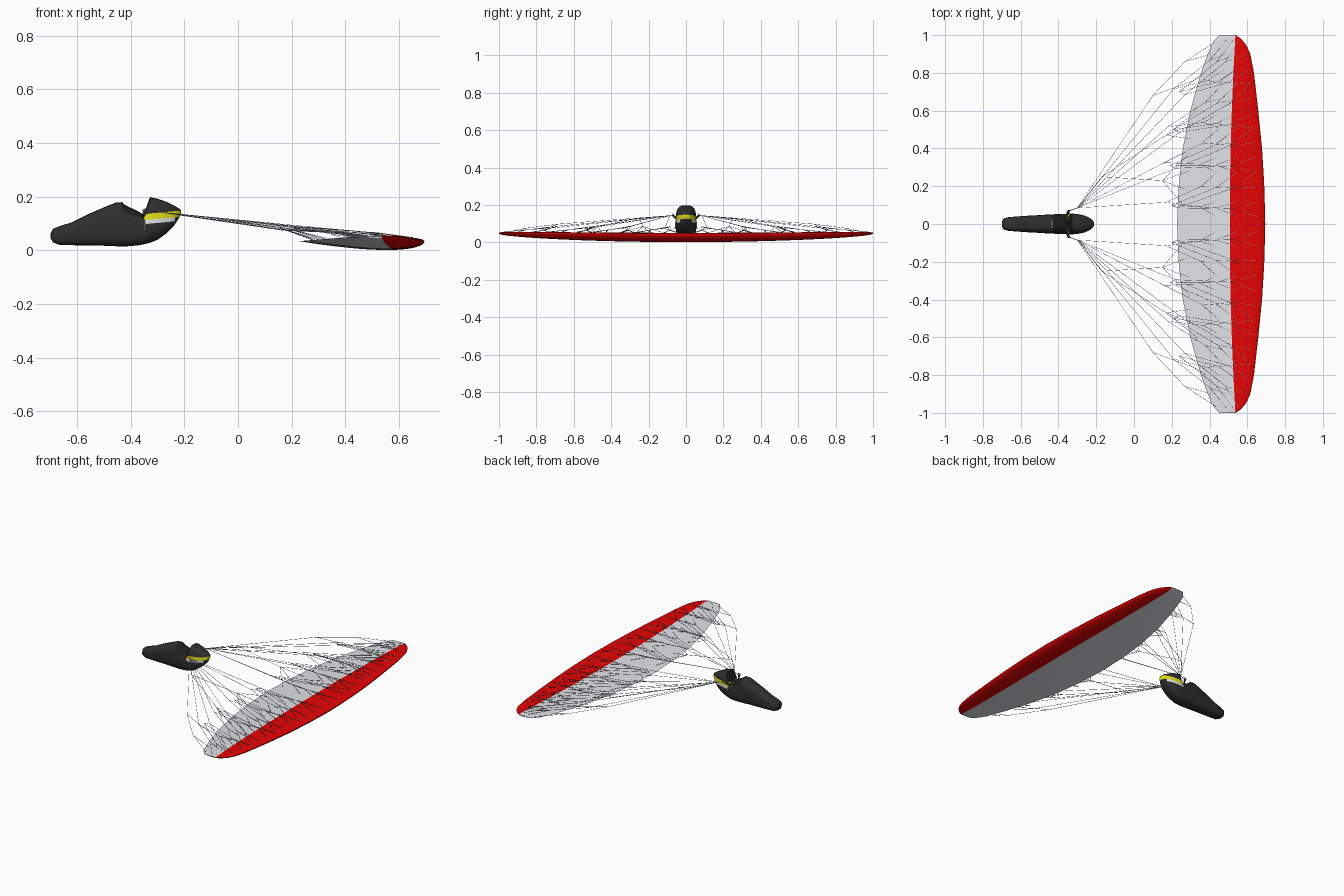
import bpy, bmesh, math
from mathutils import Vector

if "Cube" in bpy.data.objects:
    bpy.data.objects.remove(bpy.data.objects["Cube"])


def mat(name, r, g, b):
    m = bpy.data.materials.new(name)
    m.diffuse_color = (r, g, b, 1)
    m.use_nodes = True
    m.node_tree.nodes["Principled BSDF"].inputs["Base Color"].default_value = m.diffuse_color
    return m


GREY = mat("light grey cloth", 0.77, 0.78, 0.81)
RED = mat("red cloth", 0.80, 0.001, 0.001)
DARK = mat("charcoal fabric", 0.028, 0.028, 0.028)
BLACK = mat("black lining", 0.014, 0.014, 0.015)
YELLOW = mat("yellow trim", 0.76, 0.72, 0.01)
WHITE = mat("white trim", 0.77, 0.78, 0.80)
LINE = mat("blue grey line", 0.30, 0.33, 0.42)
METAL = mat("grey metal", 0.25, 0.25, 0.31)


def finish(bm, name, mats, angle=None):
    bmesh.ops.recalc_face_normals(bm, faces=bm.faces)
    me = bpy.data.meshes.new(name)
    bm.to_mesh(me)
    bm.free()
    ob = bpy.data.objects.new(name, me)
    bpy.context.collection.objects.link(ob)
    for m in mats:
        me.materials.append(m)
    if angle:
        bpy.ops.object.select_all(action='DESELECT')
        ob.select_set(True)
        bpy.context.view_layer.objects.active = ob
        bpy.ops.object.shade_smooth_by_angle(angle=math.radians(angle))
    return ob


def loft(bm, rings):
    vs = [[bm.verts.new(p) for p in r] for r in rings]
    n = len(vs[0])
    for a, b in zip(vs, vs[1:]):
        for i in range(n):
            bm.faces.new((a[i], a[(i + 1) % n], b[(i + 1) % n], b[i]))
    bm.faces.new(vs[0])
    bm.faces.new(vs[-1])


def lerp_table(tab, v):
    for (a, p), (b, q) in zip(tab, tab[1:]):
        if v <= b:
            return p + (q - p) * (v - a) / (b - a)
    return tab[-1][1]


# wing outline: leading and trailing edge along the half span
LEAD = [(0, .695), (.2, .690), (.4, .678), (.6, .658), (.8, .635), (.9, .616), (.95, .593), (.98, .567), (1, .54)]
TRAIL = [(0, .228), (.2, .236), (.4, .258), (.6, .298), (.8, .355), (.9, .39), (.96, .416), (1, .450)]


def wing_point(x, y, top):
    y = abs(y)
    le, te = lerp_table(LEAD, y), lerp_table(TRAIL, y)
    t = min(max((le - x) / (le - te), 0), 1)
    f = 10 * (.2969 * math.sqrt(t) - .126 * t - .3516 * t**2 + .2843 * t**3 - .1036 * t**4)
    s = .12 + .88 * math.sqrt(max(0, 1 - y * y))
    return .034 + .016 * y * y + f * s * (.017 if top else -.033)


# wing canopy, lying on its back, red nose panel
N = 8
bm = bmesh.new()
rings = []
STEPS = 36
for k in range(-STEPS, STEPS + 1):
    y = math.sin(k / STEPS * math.pi / 2)
    a = abs(y)
    le, te = lerp_table(LEAD, a), lerp_table(TRAIL, a)
    bt = min(.507 + .03 * a * a, le - .002)
    bb = min(.577 - .04 * a * a, le - .002)
    xs = [(te + (bt - te) * i / N, True) for i in range(N)]
    xs += [(bt + (le - bt) * math.sin(i / N * math.pi / 2), True) for i in range(N)]
    xs += [(bb + (le - bb) * math.cos(i / N * math.pi / 2), False) for i in range(N)]
    xs += [(bb + (te - bb) * i / N, False) for i in range(N)]
    rings.append([(x, y, wing_point(x, y, top)) for x, top in xs])
loft(bm, rings)
for i, f in enumerate(bm.faces):
    j = i % (4 * N)
    f.material_index = 1 if N <= j < 3 * N and i < 2 * STEPS * 4 * N else 0
finish(bm, "wing_canopy", [GREY, RED], 40)

# harness pod: x, bottom, top, half width
POD = [(-.698, .045, .065, .016), (-.69, .03, .08, .029), (-.665, .02, .09, .036),
       (-.62, .019, .104, .040), (-.56, .018, .134, .044), (-.50, .017, .16, .047),
       (-.455, .015, .178, .05), (-.435, .015, .178, .051), (-.41, .015, .163, .052),
       (-.375, .018, .147, .053), (-.352, .022, .133, .054), (-.328, .028, .198, .055),
       (-.30, .039, .192, .053), (-.265, .064, .180, .046), (-.235, .096, .165, .033),
       (-.220, .12, .156, .021), (-.212, .135, .150, .009)]
bm = bmesh.new()
rings = []
M = 24
for x, zb, zt, w in POD:
    ring = []
    for i in range(M):
        c, s = math.cos(2 * math.pi * i / M), math.sin(2 * math.pi * i / M)
        py = w * math.copysign(abs(c) ** .6, c)
        pz = (zb + zt) / 2 + (zt - zb) / 2 * math.copysign(abs(s) ** .7, s)
        ring.append((x, py, pz))
    rings.append(ring)
loft(bm, rings)
SLOPE = .09
BANDS = (.097, .112, .135)
for h in BANDS:     # cut the trim bands
    bmesh.ops.bisect_plane(bm, geom=bm.verts[:] + bm.edges[:] + bm.faces[:], dist=1e-5,
                           plane_co=(-.355, 0, h), plane_no=(-SLOPE, 0, 1))
bm.normal_update()
for f in bm.faces:
    c = f.calc_center_median()
    u = c.z - SLOPE * (c.x + .355)
    if c.x > -.352 and BANDS[1] < u < BANDS[2]:
        f.material_index = 2
    elif -.352 < c.x < -.235 and BANDS[0] < u < BANDS[1]:
        f.material_index = 3
    elif -.435 < c.x < -.328 and c.z > .125 and abs(f.normal.z) > .3:
        f.material_index = 1
finish(bm, "harness_pod", [DARK, BLACK, YELLOW, WHITE], 45)


def tubes(name, paths, radius, material, sides=3):
    bm = bmesh.new()
    for path in paths:
        for a, b in zip(path, path[1:]):
            a, b = Vector(a), Vector(b)
            d = (b - a).normalized()
            u = d.orthogonal().normalized()
            v = d.cross(u)
            loft(bm, [[p + radius * (u * math.cos(2 * math.pi * i / sides) + v * math.sin(2 * math.pi * i / sides))
                       for i in range(sides)] for p in (a, b)])
    return finish(bm, name, [material])


def on_wing(y, t):
    x = lerp_table(LEAD, y) * (1 - t) + lerp_table(TRAIL, y) * t
    return (x, y, wing_point(x, y, True) + .001)


# suspension lines: risers, cascade nodes, attachment rows (one half, then mirrored)
ANCHOR = (-.345, .070, .145)
RISER = (-.30, .085, .143)
paths = []
for g, (nx, ny, nz) in enumerate([(.17, .10, .084), (.16, .31, .087), (.18, .50, .087), (.21, .70, .087)]):
    ribs = [.04 + .078 * (3 * g + i) for i in range(4)]
    nodes = [(nx + .03 * (2 - r), ny + .015 * (r - 1), nz - .005 * r) for r in range(3)]
    for row, t in enumerate((.09, .32, .56)):
        node = nodes[row]
        paths.append([nodes[0] if row == 1 else RISER, node])
        for pair in (ribs[:2], ribs[2:]):     # two forks per node
            goal = on_wing(sum(pair) / 2, t)
            mid = tuple(node[i] + .68 * (goal[i] - node[i]) for i in range(2)) + (.066,)
            paths.append([node, mid])
            for y in pair:
                paths.append([mid, on_wing(y, t)])
# brake lines to the trailing edge
pulley = (-.17, .25, .130)
paths.append([RISER, pulley])
for node, ys in (((.15, .23, .085), (.08, .18, .28, .38)), ((.17, .47, .085), (.45, .53, .6))):
    paths.append([pulley, node])
    paths += [[node, on_wing(y, .9)] for y in ys]
# tip lines
paths.append([RISER, (.10, .68, .098), (.27, .86, .075), on_wing(.97, .9)])
paths.append([(.10, .68, .098), (.32, .76, .07), on_wing(.8, .9)])
paths.append([(.27, .86, .075), on_wing(.9, .9)])

for side, s in (("left", 1), ("right", -1)):
    flip = lambda p: (p[0], p[1] * s, p[2])
    tubes(side + "_suspension_lines", [[flip(p) for p in q] for q in paths], .0011, LINE, 4)
    # riser strap, hip strap, hanging strap
    tubes(side + "_riser_strap", [[flip(ANCHOR), flip(RISER)]], .0015, LINE, 6)
    tubes(side + "_hip_strap", [[flip((-.355, .05, .125)), flip(ANCHOR)]], .006, DARK, 6)
    tubes(side + "_hanging_strap", [[flip((-.35, .054, .115)), flip((-.345, .058, .072))]], .003, METAL, 6)
    # carabiner
    bpy.ops.mesh.primitive_torus_add(major_radius=.009, minor_radius=.0022, major_segments=14, minor_segments=6,
                                     location=flip(ANCHOR), rotation=(math.pi / 2, 0, 0))
    ob = bpy.context.object
    ob.name = side + "_carabiner"
    ob.data.materials.append(METAL)
    bpy.ops.object.shade_smooth()

# cockpit buckles
for i, y in enumerate((-.015, 0, .015)):
    bpy.ops.mesh.primitive_cube_add(size=1, location=(-.432, y, .177))
    ob = bpy.context.object
    ob.name = "cockpit_buckle_%d" % (i + 1)
    ob.scale = (.008, .008, .006)
    ob.data.materials.append(METAL)
